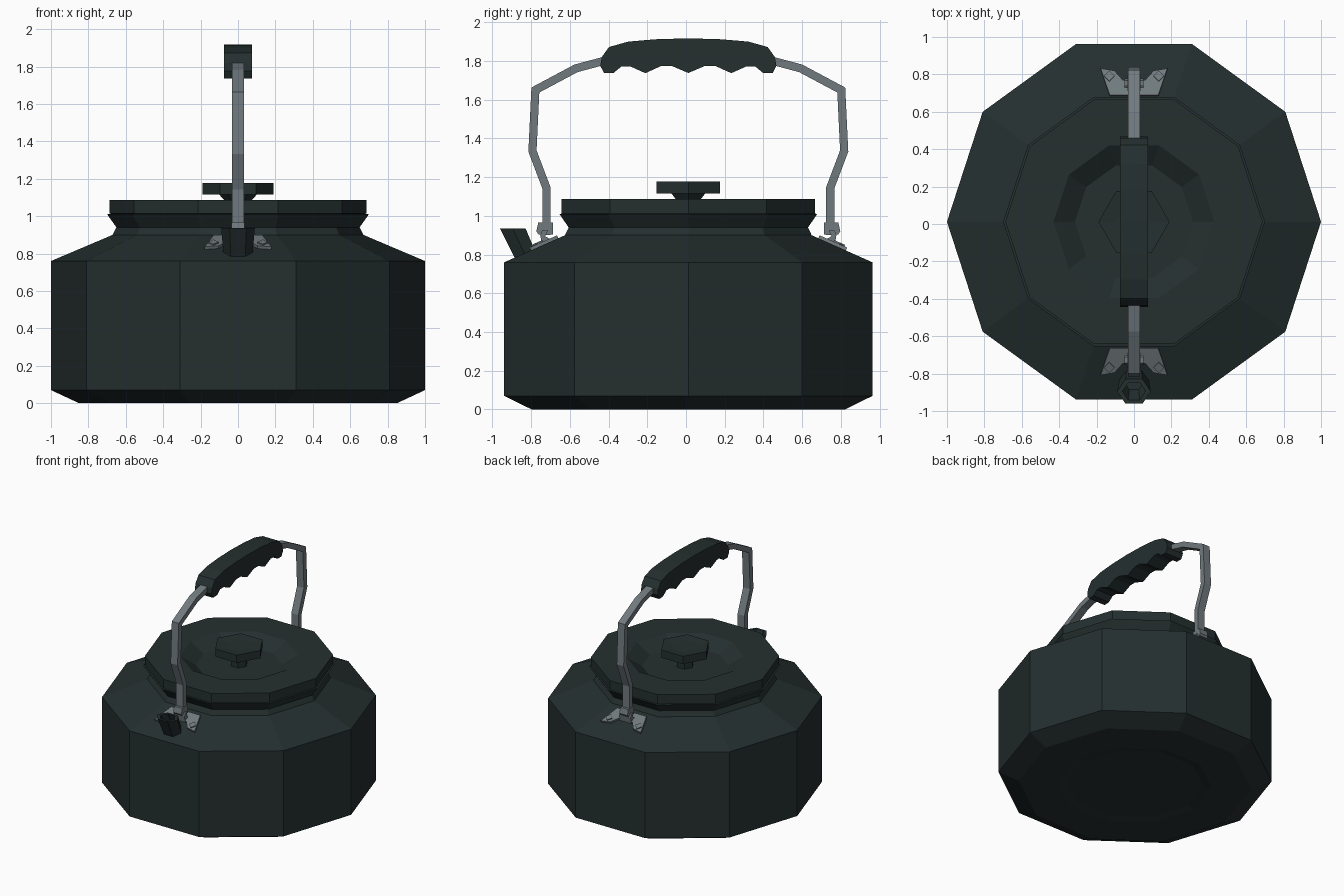
import bpy, bmesh, math
from mathutils import Vector

if "Cube" in bpy.data.objects:
    bpy.data.objects.remove(bpy.data.objects["Cube"])

CY = 0.012  # kettle axis in y


def material(name, rgb):
    m = bpy.data.materials.new(name)
    m.diffuse_color = (*rgb, 1)
    m.use_nodes = True
    m.node_tree.nodes["Principled BSDF"].inputs["Base Color"].default_value = m.diffuse_color
    return m


DARK = material("dark enamel", (0.018, 0.028, 0.028))
STEEL = material("grey steel", (0.165, 0.195, 0.21))


def finish(name, bm, mat):
    bmesh.ops.recalc_face_normals(bm, faces=bm.faces)
    me = bpy.data.meshes.new(name)
    bm.to_mesh(me)
    bm.free()
    me.materials.append(mat)
    ob = bpy.data.objects.new(name, me)
    bpy.context.collection.objects.link(ob)
    return ob


def lathe(name, profile, n, mat):
    """Closed solid of revolution with n flat sides; profile is (r, z)."""
    bm = bmesh.new()
    rings = []
    for r, z in profile:
        rings.append([bm.verts.new((r * math.cos(2 * math.pi * i / n),
                                    CY + r * math.sin(2 * math.pi * i / n), z))
                      for i in range(n)])
    for a, b in zip(rings, rings[1:]):
        for i in range(n):
            j = (i + 1) % n
            bm.faces.new((a[i], a[j], b[j], b[i]))
    bm.faces.new(rings[0])
    bm.faces.new(rings[-1])
    return finish(name, bm, mat)


def prism(name, pts, offset, mat):
    """Extrude a planar polygon of 3D points along an offset vector."""
    bm = bmesh.new()
    off = Vector(offset)
    a = [bm.verts.new(Vector(p)) for p in pts]
    b = [bm.verts.new(Vector(p) + off) for p in pts]
    bm.faces.new(a)
    bm.faces.new(b)
    n = len(pts)
    for i in range(n):
        j = (i + 1) % n
        bm.faces.new((a[i], a[j], b[j], b[i]))
    return finish(name, bm, mat)


def side_profile(name, pts, half, mat, s=1):
    """Extrude a (distance from axis, z) outline across x."""
    return prism(name, [(-half, CY + s * d, z) for d, z in pts], (2 * half, 0, 0), mat)


def strip(name, path, thick, half, mat, s):
    """Bar of constant thickness with mitred corners along a side path."""
    bm = bmesh.new()
    p = [Vector(q) for q in path]
    rings = []
    for i, q in enumerate(p):
        d1 = (q - p[i - 1]).normalized() if i else (p[1] - q).normalized()
        d2 = (p[i + 1] - q).normalized() if i < len(p) - 1 else d1
        t = (d1 + d2).normalized()
        nrm = Vector((-t.y, t.x)) * (thick / 2 / t.dot(d1))
        rings.append([bm.verts.new((x, CY + s * (q.x + k * nrm.x), q.y + k * nrm.y))
                      for x, k in ((-half, -1), (half, -1), (half, 1), (-half, 1))])
    for a, b in zip(rings, rings[1:]):
        for i in range(4):
            j = (i + 1) % 4
            bm.faces.new((a[i], a[j], b[j], b[i]))
    bm.faces.new(rings[0])
    bm.faces.new(rings[-1])
    return finish(name, bm, mat)


# Pot body, lid and knob
lathe("body", [(0.5, 0.012), (0.56, 0.0), (0.85, 0.0), (1.0, 0.07), (1.0, 0.76),
               (0.67, 0.90), (0.65, 0.94), (0.70, 1.01), (0.66, 1.015)], 10, DARK)
lathe("lid", [(0.60, 0.96), (0.60, 1.01), (0.688, 1.013), (0.688, 1.087),
              (0.43, 1.087), (0.26, 0.98)], 10, DARK)
lathe("lid_knob", [(0.065, 0.96), (0.065, 1.075), (0.10, 1.115), (0.19, 1.115),
                   (0.19, 1.177), (0.10, 1.168)], 6, DARK)

# Spout: slanted hexagonal tube with a recessed mouth
bm = bmesh.new()
rings = []
for y, z, rx, ry, lean in ((-0.80, 0.73, 0.072, 0.058, 0.0), (-0.895, 0.936, 0.09, 0.066, 0.0),
                           (-0.895, 0.936, 0.062, 0.046, 0.0), (-0.85, 0.85, 0.05, 0.036, 0.0)):
    rings.append([bm.verts.new((rx * math.cos(i * math.pi / 3),
                                y + ry / 0.866 * math.sin(i * math.pi / 3), z)) for i in range(6)])
for a, b in zip(rings, rings[1:]):
    for i in range(6):
        j = (i + 1) % 6
        bm.faces.new((a[i], a[j], b[j], b[i]))
bm.faces.new(rings[0])
bm.faces.new(rings[-1])
finish("spout", bm, DARK)


# Handle grip with finger scallops underneath
half_top = [(0.0, 1.917), (0.17, 1.912), (0.31, 1.90), (0.41, 1.872), (0.447, 1.82), (0.455, 1.775)]
half_low = [(0.435, 1.737), (0.385, 1.739), (0.345, 1.772), (0.30, 1.772), (0.222, 1.737),
            (0.14, 1.774), (0.085, 1.774), (0.0, 1.738)]
right = half_top + half_low
left = [(-d, z) for d, z in reversed(right[1:-1])]
side_profile("handle_grip", right + left, 0.074, DARK)


def slope(d):
    """Height of the body shoulder at a distance from the axis."""
    return 0.90 - 0.443 * (d - 0.637)


# Handle bars and mounting brackets at front and back
for s, tag in ((-1, "front"), (1, "back")):
    strip(tag + "_handle_bar", [(0.733, 0.90), (0.733, 1.145), (0.805, 1.335), (0.79, 1.65),
                                (0.58, 1.762), (0.40, 1.81)], 0.042, 0.031, STEEL, s)
    wing = [(0.13, 0.67), (0.178, 0.812), (0.105, 0.80), (0.06, 0.75)]
    outline = wing + [(-x, d) for x, d in reversed(wing)]
    prism(tag + "_bracket_plate", [(x, CY + s * d, slope(d) - 0.004) for x, d in outline],
          (0, s * 0.008, 0.018), STEEL)
    side_profile(tag + "_bracket_tab", [(0.70, slope(0.70)), (0.755, slope(0.755)),
                                        (0.765, 0.90), (0.755, 0.925), (0.725, 0.925), (0.74, 0.895)],
                 0.05, STEEL, s)
    side_profile(tag + "_bar_clamp", [(0.70, 0.905), (0.775, 0.905), (0.785, 0.92),
                                      (0.775, 0.965), (0.70, 0.965)], 0.036, STEEL, s)
    # Diamond rivets
    for sx in (-1, 1):
        rivet = [(0.028, 0), (0, 0.028), (-0.028, 0), (0, -0.028)]
        prism(tag + "_rivet", [(sx * 0.132 + u, CY + s * (0.775 + v), slope(0.775 + v) + 0.01)
                               for u, v in rivet], (0, s * 0.006, 0.014), STEEL)
